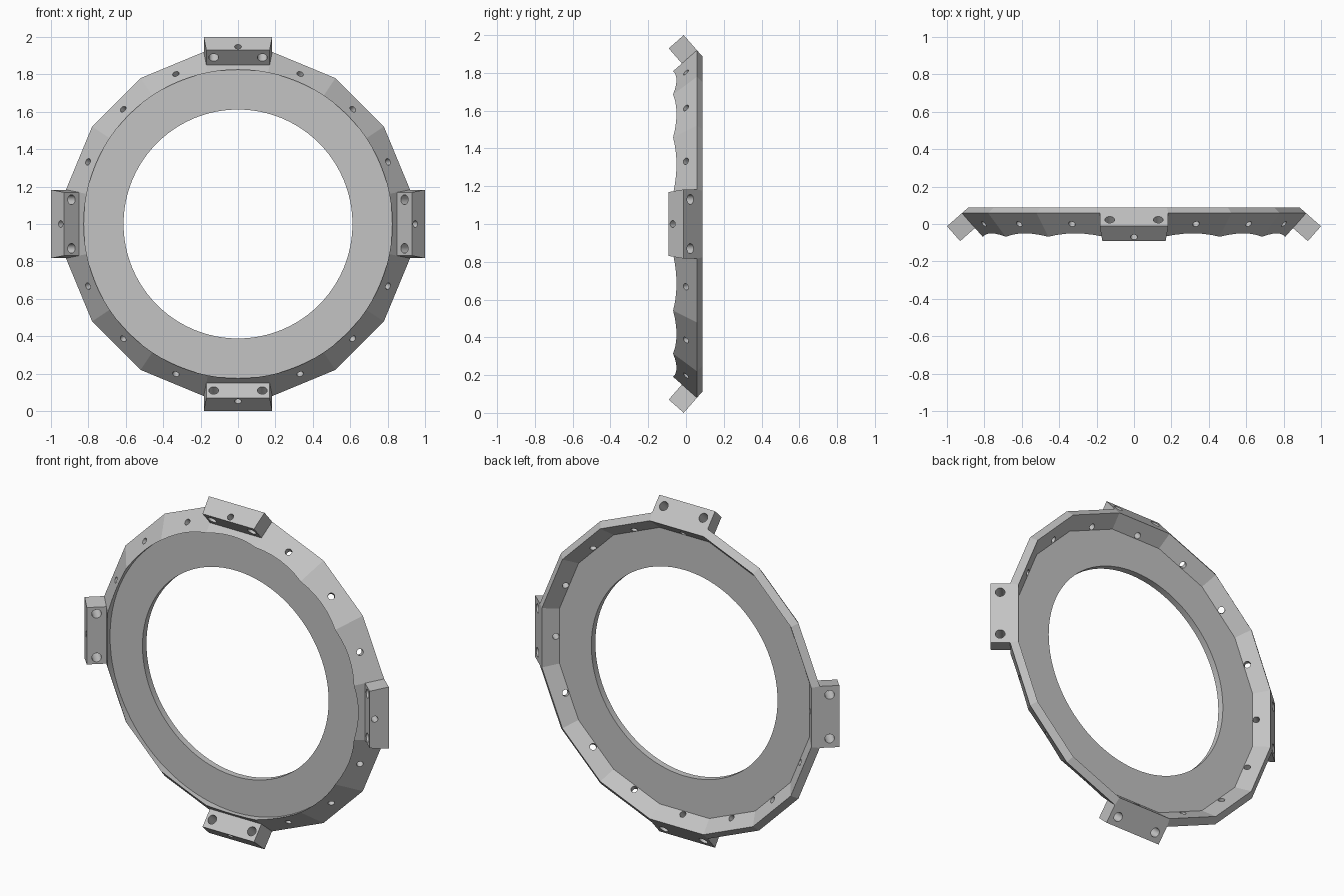
import bpy, bmesh, math
from mathutils import Vector

if "Cube" in bpy.data.objects:
    bpy.data.objects.remove(bpy.data.objects["Cube"], do_unlink=True)

SIDES = 16
HALF = math.pi / SIDES
TILT = math.radians(48.7)
# Tilted wall section, as (y, radius): corner, outward normal, direction down the facet
CORNER = Vector((0.058, 0.92))
OUT = Vector((-math.cos(TILT), math.sin(TILT)))
DOWN = Vector((-math.sin(TILT), -math.cos(TILT)))
WALL, BLOCK = 0.046, 0.106

grey = bpy.data.materials.new("grey_metal")
grey.use_nodes = True
grey.diffuse_color = (0.55, 0.55, 0.55, 1)
grey.node_tree.nodes["Principled BSDF"].inputs["Base Color"].default_value = grey.diffuse_color


def section(down, out):
    return CORNER + DOWN * down + OUT * out


def place(p, angle, side=0.0):
    """Section point (y, radius) swung round the ring axis, shifted sideways."""
    s, c = math.sin(angle), math.cos(angle)
    return Vector((p[1] * s + side * c, p[0], 1 + p[1] * c - side * s))


def finish(bm, name):
    bmesh.ops.recalc_face_normals(bm, faces=bm.faces)
    mesh = bpy.data.meshes.new(name)
    bm.to_mesh(mesh)
    bm.free()
    mesh.materials.append(grey)
    ob = bpy.data.objects.new(name, mesh)
    bpy.context.collection.objects.link(ob)
    return ob


def lathe(name, profile, segs, offset=0.0, closed=True):
    bm = bmesh.new()
    rings = [[bm.verts.new(place(p, offset + math.tau * i / segs)) for i in range(segs)]
             for p in profile]
    pairs = list(zip(rings, rings[1:]))
    if closed:
        pairs.append((rings[-1], rings[0]))
    else:
        bm.faces.new(rings[0])
        bm.faces.new(rings[-1])
    for a, b in pairs:
        for i in range(segs):
            j = (i + 1) % segs
            bm.faces.new((a[i], a[j], b[j], b[i]))
    return finish(bm, name)


def add_pin(bm, start, end, radius, segs=40):
    axis = end - start
    rot = axis.to_track_quat('Z', 'Y').to_matrix().to_4x4()
    rot.translation = (start + end) / 2
    bmesh.ops.create_cone(bm, cap_ends=True, segments=segs, radius1=radius,
                          radius2=radius, depth=axis.length, matrix=rot)


def cut(ob, cutter):
    cutter.hide_render = True
    mod = ob.modifiers.new("cut", 'BOOLEAN')
    mod.operation, mod.solver, mod.object = 'DIFFERENCE', 'EXACT', cutter
    bpy.ops.object.select_all(action='DESELECT')
    bpy.context.view_layer.objects.active = ob
    ob.select_set(True)
    bpy.ops.object.modifier_apply(modifier=mod.name)


def shade(ob):
    bpy.ops.object.select_all(action='DESELECT')
    bpy.context.view_layer.objects.active = ob
    ob.select_set(True)
    bpy.ops.object.shade_smooth_by_angle(angle=math.radians(10))


# Faceted ring with tilted wall and flat plate
plate_back, plate_front = 0.015, -0.023
back = section(0, -WALL)
inner = section((back.x - plate_back) / math.sin(TILT), -WALL)
front = section(0.18, 0)
profile = [CORNER, back, inner, (plate_back, 0.5), (front.x, 0.5), front]
profile = [(p[0], p[1] / math.cos(HALF)) for p in profile]
ring = lathe("faceted_ring", profile, SIDES, HALF)

# Round recess and central opening
bore = lathe("bore_cutter", [(-0.2, 0.825), (plate_front, 0.825), (plate_front, 0.612),
                             (0.2, 0.612)], 96, closed=False)
cut(ring, bore)

# One pin hole through every facet
bm = bmesh.new()
for i in range(SIDES):
    a = math.tau * i / SIDES
    add_pin(bm, place(section(0.078, -0.12), a), place(section(0.078, 0.15), a), 0.018)
pins = finish(bm, "pin_cutter")
cut(ring, pins)
shade(ring)

# Four mounting blocks standing on the facets, each with two cross holes
names = ("top_block", "left_block", "bottom_block", "right_block")
bolts_bm = bmesh.new()
blocks = []
for k, name in enumerate(names):
    a = k * math.pi / 2
    bm = bmesh.new()
    bmesh.ops.create_cube(bm, size=1)
    for v in bm.verts:
        down, out = (v.co.y + 0.5) * BLOCK, (v.co.z + 0.5) * BLOCK
        half_width = section(down, 0).y * math.tan(HALF)
        v.co = place(section(down, out), a, 2 * v.co.x * half_width)
    blocks.append(finish(bm, name))
    for side in (-0.13, 0.13):
        add_pin(bolts_bm, place(section(-0.05, 0.053), a, side),
                place(section(0.16, 0.053), a, side), 0.026)
bolts = finish(bolts_bm, "bolt_cutter")
for block in blocks:
    cut(block, pins)
    cut(block, bolts)
    shade(block)

for helper in (bore, pins, bolts):
    bpy.data.objects.remove(helper, do_unlink=True)
